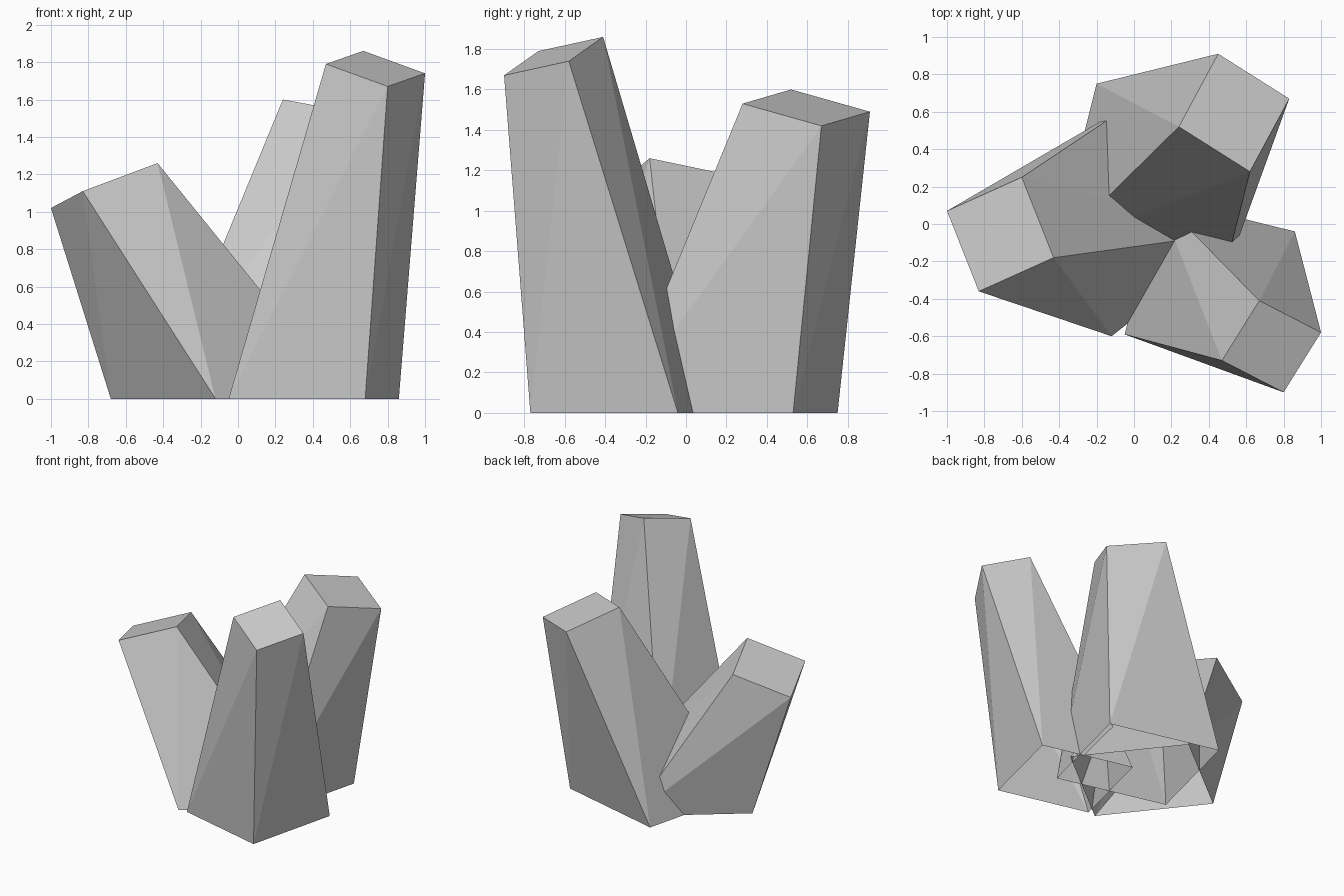
import bpy
import bmesh
from mathutils import Vector

default = bpy.data.objects.get("Cube")
if default:
    bpy.data.objects.remove(default, do_unlink=True)


def make_material(name, color):
    mat = bpy.data.materials.new(name)
    mat.use_nodes = True
    mat.diffuse_color = color
    mat.node_tree.nodes["Principled BSDF"].inputs["Base Color"].default_value = color
    return mat


grey = make_material("pale_grey_stone", (0.6, 0.6, 0.6, 1))


def make_crystal(name, base_start, base_end, top_corners):
    """Leaning twisted shaft: square open base, slanted parallelogram cap."""
    start, end = Vector((*base_start, 0)), Vector((*base_end, 0))
    side = end - start
    inward = Vector((-side.y, side.x, 0))
    base = [start, end, end + inward, start + inward]
    top = [Vector(corner) for corner in top_corners]
    top.append(top[0] + top[2] - top[1])

    bm = bmesh.new()
    low = [bm.verts.new(p) for p in base]
    high = [bm.verts.new(p) for p in top]
    # Each twisted side folds outward along its diagonal
    for i in range(4):
        j = (i + 1) % 4
        bm.faces.new((low[i], low[j], high[j]))
        bm.faces.new((low[i], high[j], high[i]))
    bm.faces.new(high)

    mesh = bpy.data.meshes.new(name)
    bm.to_mesh(mesh)
    bm.free()
    mesh.materials.append(grey)
    obj = bpy.data.objects.new(name, mesh)
    bpy.context.collection.objects.link(obj)
    return obj


# Tall shaft leaning to the front
make_crystal("tall_crystal", (-0.05, -0.59), (0.68, -0.77),
             [(0.47, -0.73, 1.79), (0.8, -0.9, 1.67), (1, -0.58, 1.74)])

# Medium shaft leaning to the back
make_crystal("medium_crystal", (-0.42, -0.13), (0.46, -0.35),
             [(0.24, 0.52, 1.6), (0.62, 0.28, 1.53), (0.83, 0.67, 1.42)])

# Short shaft leaning outward to the side
make_crystal("short_crystal", (-0.12, -0.6), (0.59, -0.04),
             [(-0.83, -0.36, 1.11), (-0.43, -0.18, 1.26), (-0.6, 0.25, 1.17)])
